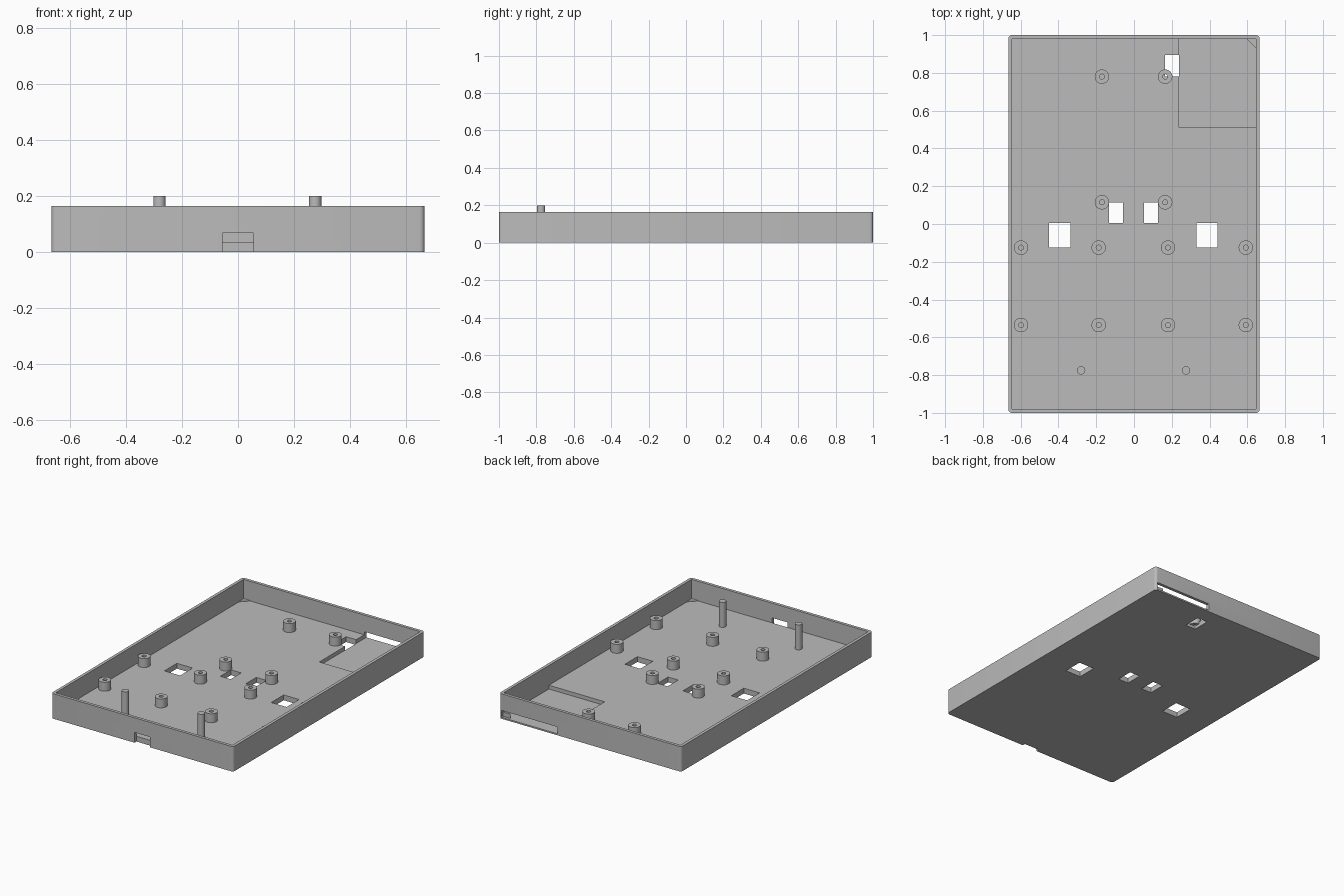
import bpy, bmesh, math
from mathutils import Matrix, Vector

if "Cube" in bpy.data.objects:
    bpy.data.objects.remove(bpy.data.objects["Cube"])

HX, HY, TOP = 0.665, 1.0, 0.165   # outer half sizes and rim height
WALL, FLOOR = 0.02, 0.035
IX, IY = HX - WALL, HY - WALL

grey = bpy.data.materials.new("plain_grey")
grey.use_nodes = True
grey.diffuse_color = (0.5, 0.5, 0.5, 1)
grey.node_tree.nodes["Principled BSDF"].inputs["Base Color"].default_value = (0.5, 0.5, 0.5, 1)


def add_object(name, bm):
    bmesh.ops.recalc_face_normals(bm, faces=bm.faces)
    mesh = bpy.data.meshes.new(name)
    bm.to_mesh(mesh)
    bm.free()
    mesh.materials.append(grey)
    obj = bpy.data.objects.new(name, mesh)
    bpy.context.collection.objects.link(obj)
    return obj


def box(name, x0, x1, y0, y1, z0, z1, corner=0):
    bm = bmesh.new()
    bmesh.ops.create_cube(bm, size=1)
    for v in bm.verts:
        v.co = Vector((x1 if v.co.x > 0 else x0,
                       y1 if v.co.y > 0 else y0,
                       z1 if v.co.z > 0 else z0))
    if corner:
        upright = [e for e in bm.edges
                   if abs(e.verts[0].co.z - e.verts[1].co.z) > 0.01]
        bmesh.ops.bevel(bm, geom=upright, offset=corner, segments=5,
                        profile=0.5, affect='EDGES')
    return add_object(name, bm)


def smooth(obj):
    bpy.ops.object.select_all(action='DESELECT')
    obj.select_set(True)
    bpy.context.view_layer.objects.active = obj
    bpy.ops.object.shade_smooth_by_angle(angle=math.radians(35))


def cut(obj, cutters):
    for c in cutters:
        mod = obj.modifiers.new("cut", 'BOOLEAN')
        mod.operation = 'DIFFERENCE'
        mod.solver = 'EXACT'
        mod.object = c
        c.hide_render = True
    graph = bpy.context.evaluated_depsgraph_get()
    mesh = bpy.data.meshes.new_from_object(obj.evaluated_get(graph))
    obj.modifiers.clear()
    obj.data = mesh
    for c in cutters:
        bpy.data.objects.remove(c)


def lathe(name, profile, x, y):
    bm = bmesh.new()
    vs = [bm.verts.new((r, 0, z)) for r, z in profile]
    es = [bm.edges.new((vs[i - 1], vs[i])) for i in range(len(vs))]
    bmesh.ops.spin(bm, geom=vs + es, axis=(0, 0, 1), cent=(0, 0, 0),
                   angle=2 * math.pi, steps=32)
    bmesh.ops.remove_doubles(bm, verts=bm.verts, dist=0.0001)
    bmesh.ops.translate(bm, verts=bm.verts, vec=(x, y, 0))
    smooth(add_object(name, bm))


# Open tray with cavity, floor holes, sunken bay and wall slots
tray = box("tray", -HX, HX, -HY, HY, 0, TOP, corner=0.018)
cutters = [
    box("cavity", -IX, IX, -IY, IY, FLOOR, 1),
    box("bay", 0.237, IX, 0.51, IY, 0.01, 0.1),
    box("back_slot", 0.237, 0.65, IY - 0.002, 1.1, 0.01, 0.055),
    box("front_notch", -0.056, 0.056, -1.1, -IY, -0.1, 0.068),
]
for x0, x1, y0, y1 in [(-0.45, -0.335, -0.125, 0.005), (0.33, 0.443, -0.125, 0.005),
                       (-0.132, -0.058, 0.005, 0.115), (0.053, 0.127, 0.005, 0.115),
                       (0.163, 0.238, 0.78, 0.895)]:
    cutters.append(box("floor_hole", x0, x1, y0, y1, -0.1, 0.1))
cut(tray, cutters)
smooth(tray)

# Hollow screw posts
posts = [(x, y) for y in (0.78, 0.115) for x in (-0.17, 0.165)]
posts += [(x, y) for y in (-0.125, -0.535) for x in (-0.598, -0.187, 0.18, 0.592)]
for x, y in posts:
    lathe("screw_post", [(0.038, 0.02), (0.038, 0.094), (0.013, 0.094), (0.013, 0.02)], x, y)

# Tall locating pegs
for x in (-0.28, 0.275):
    lathe("locating_peg", [(0, 0.02), (0.022, 0.02), (0.022, 0.2), (0, 0.2)], x, -0.775)

# Low triangular gussets in the inner corners
for sx in (-1, 1):
    for sy in (-1, 1):
        bm = bmesh.new()
        cx, cy, leg = sx * (IX + 0.003), sy * (IY + 0.003), 0.055
        tri = bm.faces.new([bm.verts.new(p) for p in (
            (cx, cy, 0.008), (cx - sx * leg, cy, 0.008), (cx, cy - sy * leg, 0.008))])
        up = bmesh.ops.extrude_face_region(bm, geom=[tri])["geom"]
        bmesh.ops.translate(bm, vec=(0, 0, 0.03),
                            verts=[g for g in up if isinstance(g, bmesh.types.BMVert)])
        add_object("corner_gusset", bm)
